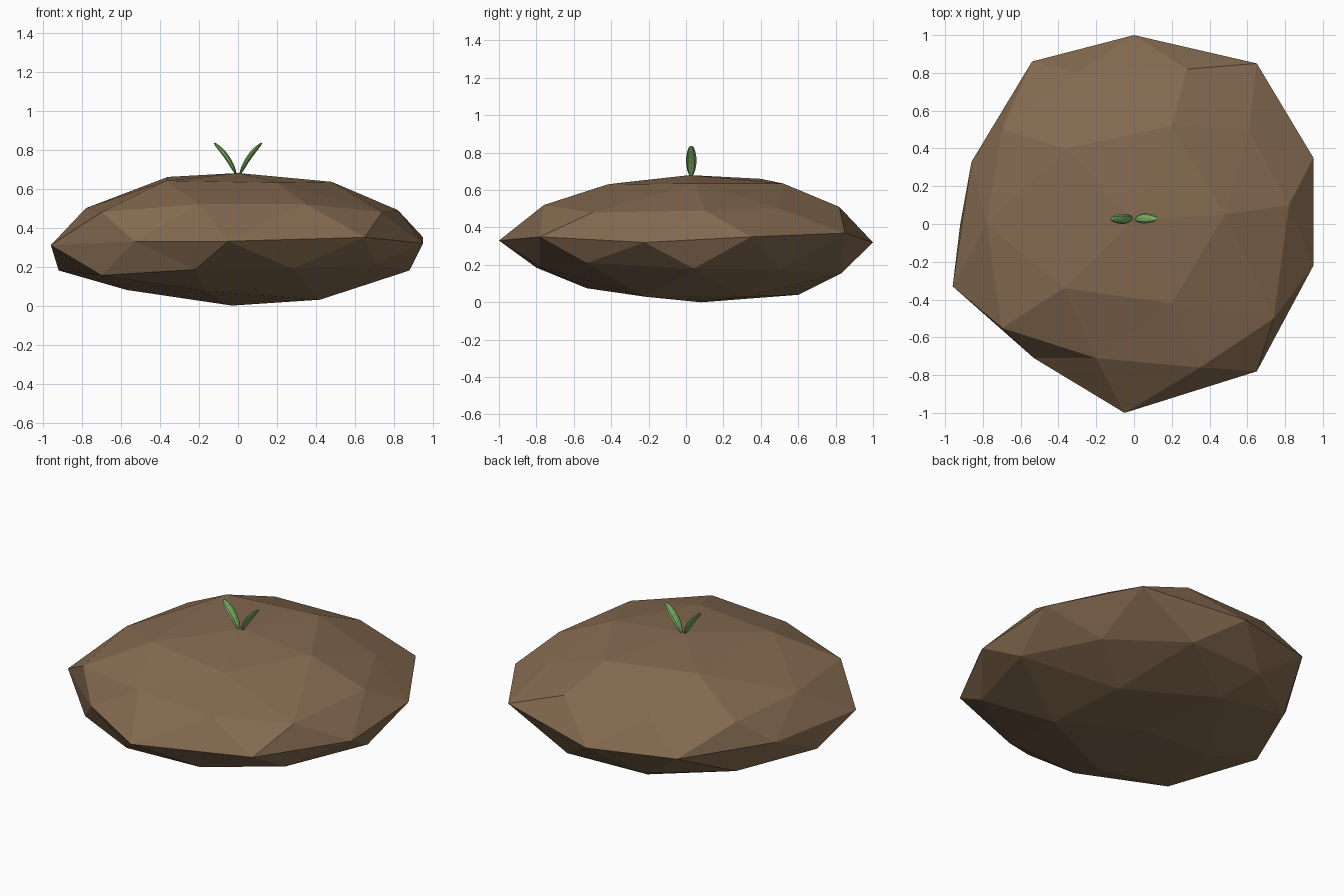
import bpy, bmesh, math
from mathutils import Matrix, Vector

if "Cube" in bpy.data.objects:
    bpy.data.objects.remove(bpy.data.objects["Cube"])


def material(name, rgb):
    m = bpy.data.materials.new(name)
    m.diffuse_color = (*rgb, 1)
    m.use_nodes = True
    m.node_tree.nodes["Principled BSDF"].inputs["Base Color"].default_value = m.diffuse_color
    return m


def add_object(name, bm, mat):
    bmesh.ops.recalc_face_normals(bm, faces=bm.faces)
    mesh = bpy.data.meshes.new(name)
    bm.to_mesh(mesh)
    bm.free()
    mesh.materials.append(mat)
    obj = bpy.data.objects.new(name, mesh)
    bpy.context.collection.objects.link(obj)
    return obj


soil = material("soil brown", (0.235, 0.147, 0.082))
leaf_green = material("leaf green", (0.21, 0.45, 0.13))

# Lumpy mound: rings of a faceted ball, bottom to top, each counter-clockwise from +x
RINGS = [
    [(-.03, .08, 0)],
    [(.38, .31, .03), (-.15, .6, .04), (-.57, 0, .08), (-.17, -.53, .075),
     (.42, -.22, .03)],
    [(.88, .04, .18), (.66, .5, .17), (.25, .83, .155), (-.27, .8, .155),
     (-.7, .5, .17), (-.92, 0, .18), (-.7, -.53, .155), (-.22, -.8, .185),
     (.28, -.78, .19), (.7, -.53, .21)],
    [(.95, .35, .35), (.65, .85, .37), (0, 1, .32), (-.54, .86, .34),
     (-.86, .33, .33), (-.96, -.33, .31), (-.53, -.71, .33), (-.05, -1, .33),
     (.65, -.78, .35), (.95, -.22, .32)],
    [(.82, .1, .49), (.61, .5, .5), (.28, .82, .51), (-.3, .8, .51),
     (-.7, .5, .48), (-.78, 0, .5), (-.7, -.55, .48), (-.2, -.71, .52),
     (.35, -.76, .52), (.74, -.5, .48)],
    [(.48, .05, .635), (.2, .52, .635), (-.36, .4, .66), (-.37, -.34, .64),
     (.2, -.42, .63)],
    [(0, .02, .68)],
]
bm = bmesh.new()
bmesh.ops.create_icosphere(bm, subdivisions=2, radius=1)
by_height = sorted(bm.verts, key=lambda v: v.co.z)
targets, start = [], 0
for ring in RINGS:
    verts = by_height[start:start + len(ring)]
    start += len(ring)
    verts.sort(key=lambda v: (math.atan2(v.co.y, v.co.x) + 0.15) % math.tau)
    targets += list(zip(verts, ring))
for v, p in targets:
    v.co = Vector(p)
add_object("soil_mound", bm, soil)

# Two slim seed leaves spreading left and right from the top
for side, name in ((-1, "left_leaf"), (1, "right_leaf")):
    bm = bmesh.new()
    bmesh.ops.create_uvsphere(bm, u_segments=8, v_segments=7, radius=1)
    for v in bm.verts:
        t = (v.co.z + 1) / 2
        v.co = Vector((v.co.x * .013 - side * .012 * math.sin(math.pi * t) + side * .004,
                       v.co.y * .027, t * .2))
    bmesh.ops.transform(bm, verts=bm.verts, matrix=(
        Matrix.Translation((side * .006, .028, .675))
        @ Matrix.Rotation(side * math.radians(35), 4, 'Y')
        @ Matrix.Rotation(math.radians(-12), 4, 'Z')))
    add_object(name, bm, leaf_green)
